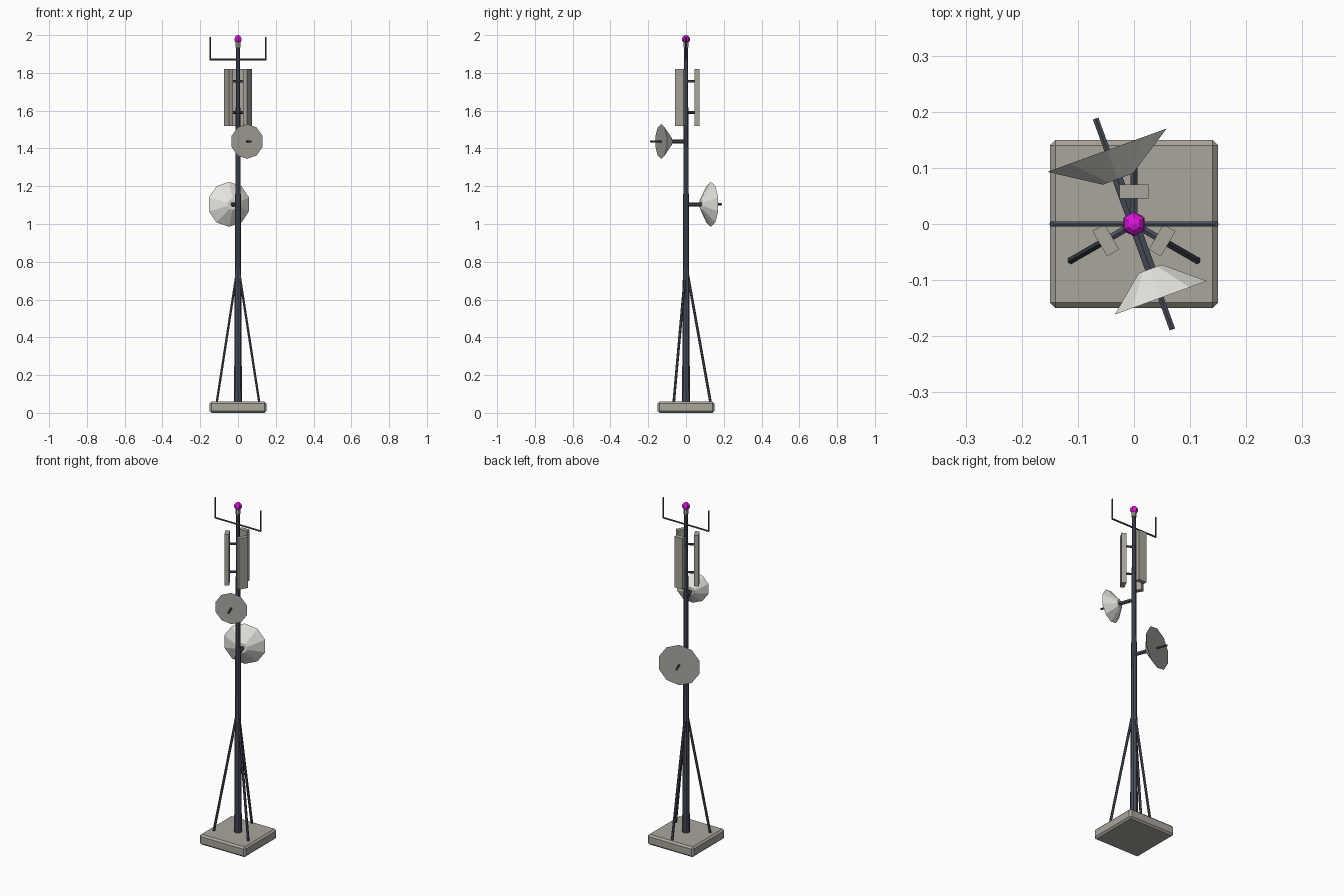
import bpy, bmesh, math
from mathutils import Vector

if "Cube" in bpy.data.objects:
    bpy.data.objects.remove(bpy.data.objects["Cube"])


def material(name, rgb):
    m = bpy.data.materials.new(name)
    m.diffuse_color = (*rgb, 1)
    m.use_nodes = True
    m.node_tree.nodes["Principled BSDF"].inputs["Base Color"].default_value = m.diffuse_color
    return m


STEEL = material("dark_steel", (0.068, 0.078, 0.108))
GREY = material("warm_grey", (0.40, 0.38, 0.335))
WHITE = material("off_white", (0.82, 0.81, 0.76))
BEACON = material("beacon_magenta", (0.72, 0.008, 0.72))


def finish(name, bm, *mats):
    bmesh.ops.recalc_face_normals(bm, faces=bm.faces)
    me = bpy.data.meshes.new(name)
    bm.to_mesh(me)
    bm.free()
    for m in mats:
        me.materials.append(m)
    ob = bpy.data.objects.new(name, me)
    bpy.context.collection.objects.link(ob)
    return ob


def lathe(name, origin, direction, profile, sides, *mats, front_index=0):
    """Turn (radius, distance) pairs round an axis; the last cap gets front_index."""
    o, d = Vector(origin), Vector(direction).normalized()
    side = d.cross(Vector((0, 0, 1)))
    side = side.normalized() if side.length > 1e-4 else Vector((1, 0, 0))
    up = side.cross(d)
    bm = bmesh.new()
    rings = []
    for r, t in profile:
        rings.append([bm.verts.new(o + d * t + r * (up * math.cos(a) + side * math.sin(a)))
                      for a in (2 * math.pi * i / sides for i in range(sides))])
    for a, b in zip(rings, rings[1:]):
        for i in range(sides):
            j = (i + 1) % sides
            bm.faces.new((a[i], a[j], b[j], b[i]))
    bm.faces.new(rings[0])
    bm.faces.new(rings[-1]).material_index = front_index
    return finish(name, bm, *mats)


def rod(name, a, b, r, sides=6, r2=None, mat=STEEL):
    v = Vector(b) - Vector(a)
    return lathe(name, a, v, [(r, 0), (r if r2 is None else r2, v.length)], sides, mat)


def box(name, size, centre, mat, angle=0):
    bm = bmesh.new()
    bmesh.ops.create_cube(bm, size=1)
    bmesh.ops.scale(bm, vec=size, verts=bm.verts)
    ob = finish(name, bm, mat)
    ob.location = centre
    ob.rotation_euler.z = angle
    return ob


def polar(deg, r, z):
    a = math.radians(deg)
    return (r * math.cos(a), r * math.sin(a), z)


# Base slab with chamfered edges
base = box("base_slab", (0.30, 0.30, 0.06), (0, 0, 0.03), GREY)
bev = base.modifiers.new("chamfer", 'BEVEL')
bev.width, bev.segments = 0.01, 1

# Tapered mast
rod("mast", (0, 0, 0.05), (0, 0, 1.945), 0.021, 8, 0.010)

# Three-way struts, panel antennas and brackets
for k, ang in enumerate((90, 210, 330)):
    rod(f"strut_{k}", polar(ang, 0.13, 0.055), polar(ang, 0.008, 0.74), 0.007)
    box(f"panel_antenna_{k}", (0.025, 0.052, 0.30), polar(ang, 0.058, 1.67),
        GREY, math.radians(ang))
    for z in (1.59, 1.755):
        rod(f"panel_bracket_{k}", polar(ang, 0, z), polar(ang, 0.05, z), 0.007)

# Dishes: arm, cone with flat grey front, feed rod
for name, ang, z, r in (("upper", 290, 1.437, 0.092), ("lower", 110, 1.104, 0.119)):
    rod(f"{name}_dish_arm", (0, 0, z), polar(ang, 0.09, z), 0.011)
    lathe(f"{name}_dish", (0, 0, z), polar(ang, 1, 0),
          [(r * 0.25, 0.085), (r, 0.14)], 10, WHITE, GREY, front_index=1)
    rod(f"{name}_dish_feed", polar(ang, 0.135, z), polar(ang, 0.20, z), 0.006)

# Whip antennas on a crossbar
rod("crossbar", (-0.15, 0, 1.87), (0.15, 0, 1.87), 0.005)
for s in (-1, 1):
    rod("whip_antenna", (s * 0.147, 0, 1.87), (s * 0.147, 0, 1.99), 0.004)

# Beacon lamp on its holder
rod("beacon_holder", (0, 0, 1.935), (0, 0, 1.965), 0.014, 8, mat=GREY)
R = 0.022
lathe("beacon_lamp", (0, 0, 1.978), (0, 0, 1),
      [(max(R * math.sin(a), 0.0005), -R * math.cos(a))
       for a in (math.pi * i / 6 for i in range(7))], 6, BEACON)
